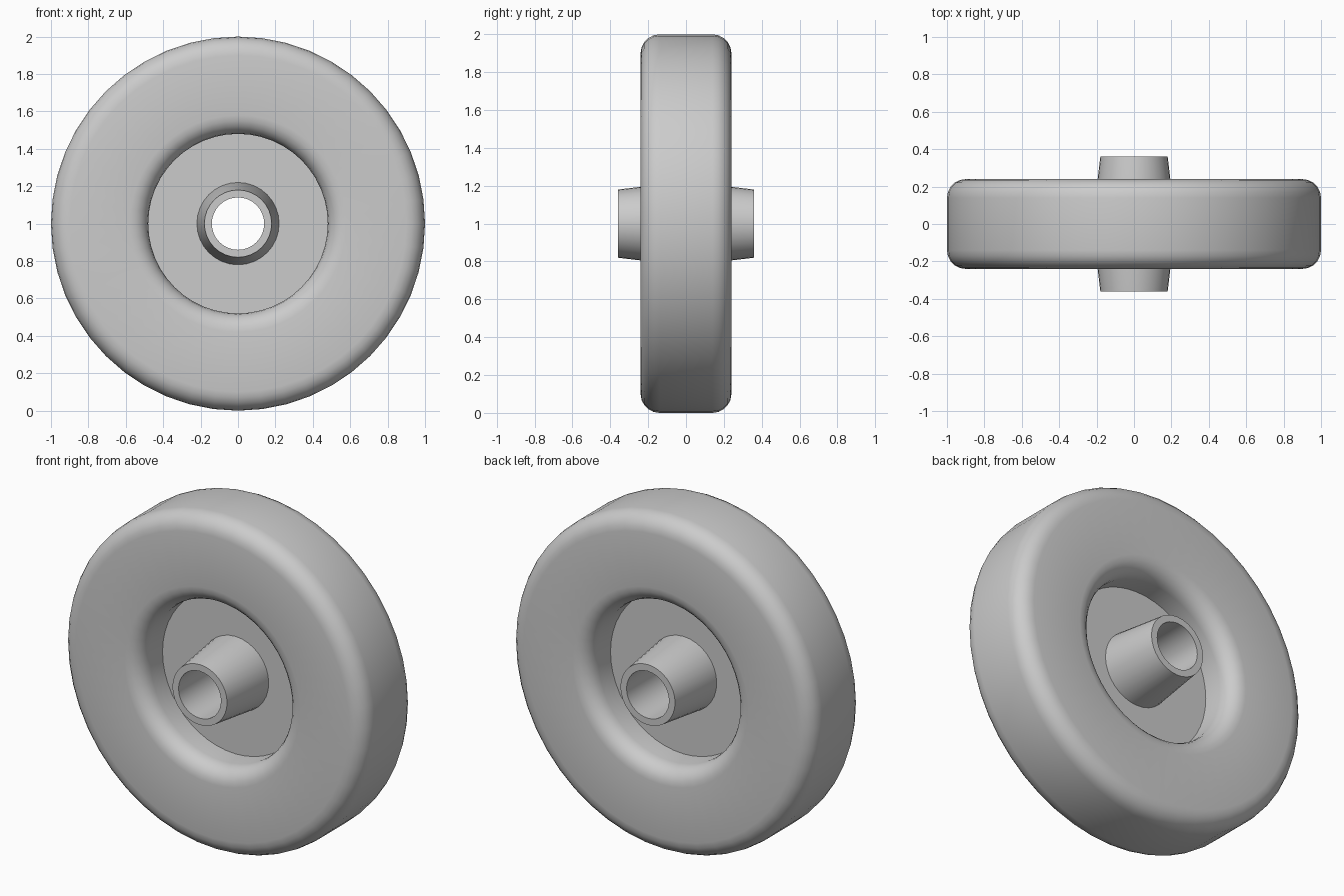
import bpy, bmesh, math
from mathutils import Vector, Matrix

cube = bpy.data.objects.get("Cube")
if cube:
    bpy.data.objects.remove(cube, do_unlink=True)

grey = bpy.data.materials.new("plain grey")
grey.use_nodes = True
colour = (0.6, 0.6, 0.6, 1)
grey.diffuse_color = colour
grey.node_tree.nodes["Principled BSDF"].inputs["Base Color"].default_value = colour


def lathe(name, profile, steps):
    """Turn a closed (radius, y) profile about the wheel axle."""
    bm = bmesh.new()
    ring = [bm.verts.new((r, y, 0)) for r, y in profile]
    edges = [bm.edges.new((a, b)) for a, b in zip(ring, ring[1:] + ring[:1])]
    bmesh.ops.spin(bm, geom=ring + edges, cent=(0, 0, 0), axis=(0, 1, 0),
                   angle=math.tau, steps=steps)
    bmesh.ops.remove_doubles(bm, verts=bm.verts, dist=0.0001)
    bmesh.ops.recalc_face_normals(bm, faces=bm.faces)
    bm.transform(Matrix.Translation((0, 0, 1)))
    mesh = bpy.data.meshes.new(name)
    bm.to_mesh(mesh)
    bm.free()
    mesh.materials.append(grey)
    obj = bpy.data.objects.new(name, mesh)
    bpy.context.collection.objects.link(obj)
    bpy.ops.object.select_all(action='DESELECT')
    obj.select_set(True)
    bpy.context.view_layer.objects.active = obj
    bpy.ops.object.shade_smooth_by_angle(angle=math.radians(35))
    return obj


def rounded_section(inner, outer, half_width, radius, cuts=5):
    """Rectangle with rounded corners, in (radius, y)."""
    r, w = radius, half_width
    corners = [(outer - r, w - r), (inner + r, w - r),
               (inner + r, r - w), (outer - r, r - w)]
    points = []
    for quarter, (cx, cy) in enumerate(corners):
        for i in range(cuts + 1):
            a = (quarter + i / cuts) * math.pi / 2
            points.append((cx + r * math.cos(a), cy + r * math.sin(a)))
    return points


# Tyre with rounded shoulders
lathe("tyre", rounded_section(0.48, 1.0, 0.24, 0.1), 48)

# Thin web plate between tyre and hub
lathe("web_plate", [(0.16, -0.025), (0.485, -0.025), (0.485, 0.025), (0.16, 0.025)], 48)

# Tapered hub tube with an open bore
lathe("hub", [(0.14, -0.36), (0.18, -0.36), (0.22, -0.025), (0.22, 0.025),
              (0.18, 0.36), (0.14, 0.36)], 32)
